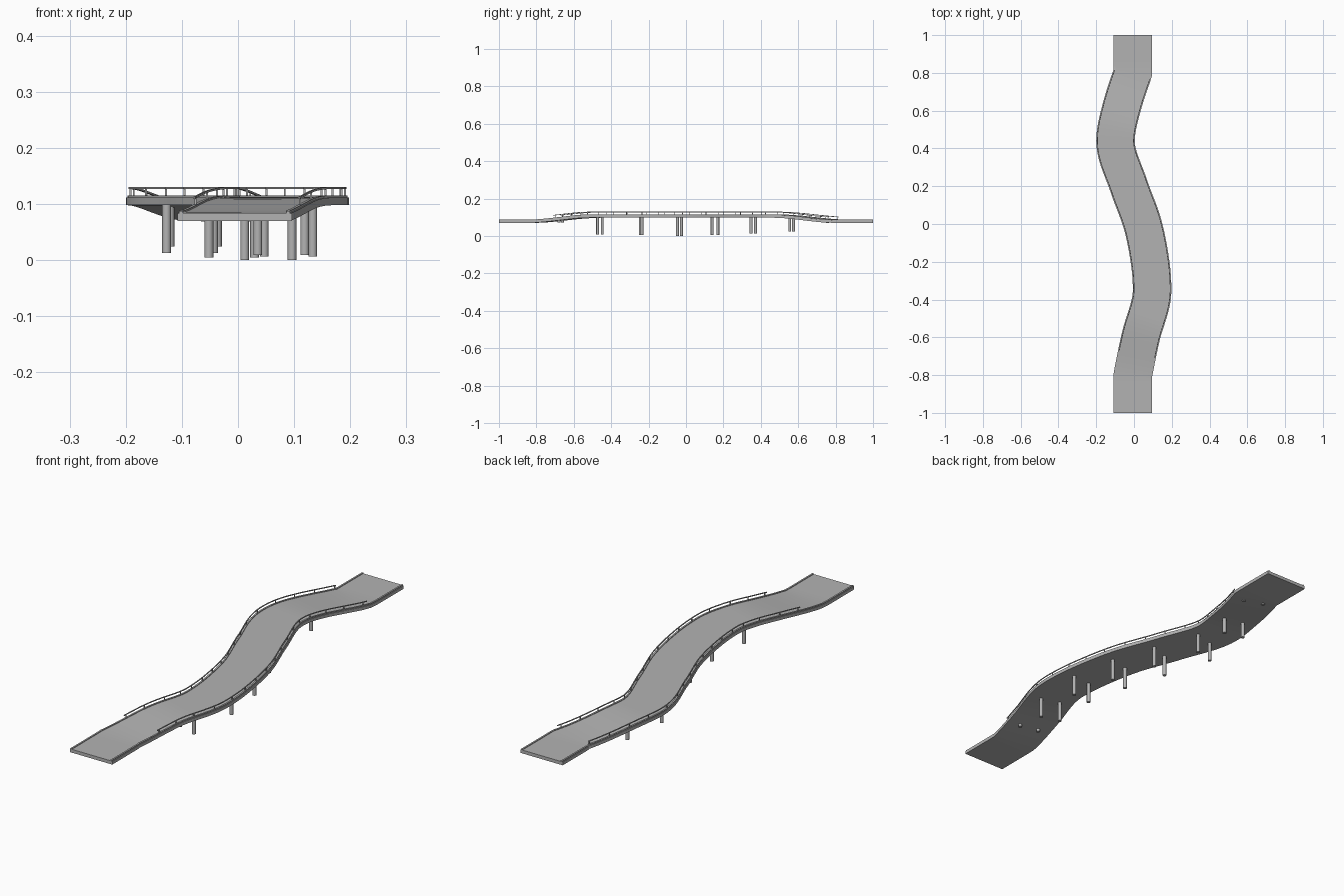
import bpy, bmesh, math
from mathutils import Vector

cube = bpy.data.objects.get("Cube")
if cube:
    bpy.data.objects.remove(cube, do_unlink=True)

concrete = bpy.data.materials.new("concrete grey")
concrete.use_nodes = True
grey = (0.45, 0.45, 0.45, 1)
concrete.diffuse_color = grey
concrete.node_tree.nodes["Principled BSDF"].inputs["Base Color"].default_value = grey

# Centre line of the winding deck: (y, x)
PATH = [(-1, -.006), (-.8, -.006), (-.6, .035), (-.35, .096), (-.2, .085), (0, .045),
        (.2, -.027), (.44, -.098), (.6, -.07), (.8, -.006), (1, -.006)]


def slope(i):
    if i in (0, 1, len(PATH) - 2, len(PATH) - 1):
        return 0.18 * (1 if i == 1 else 2 if i == len(PATH) - 2 else 0)
    (ya, xa), (yb, xb) = PATH[i - 1], PATH[i + 1]
    return 0 if abs(PATH[i][1]) > .09 else (xb - xa) / (yb - ya)


def centre_x(y):
    if abs(y) >= .8:
        return PATH[0][1]
    i = max(k for k in range(len(PATH) - 1) if PATH[k][0] <= y)
    (ya, xa), (yb, xb) = PATH[i], PATH[i + 1]
    h = yb - ya
    t = (y - ya) / h
    return ((2*t**3 - 3*t*t + 1) * xa + (t**3 - 2*t*t + t) * h * slope(i)
            + (3*t*t - 2*t**3) * xb + (t**3 - t*t) * h * slope(i + 1))


def base_z(y):
    # Underside height: low landings, ramps, raised middle
    t = min(max((.84 - abs(y)) / .36, 0), 1)
    return .07 + .028 * t * t * (3 - 2 * t)


def place(y, offset, height):
    e = .02
    d = (centre_x(y + e) - centre_x(y - e)) / (2 * e)
    if abs(y) > .8:
        d = 0
    n = Vector((1, -d, 0)).normalized()
    return Vector((centre_x(y), y, base_z(y) + height)) + n * offset


def finish(name, bm, smooth=True):
    bmesh.ops.recalc_face_normals(bm, faces=bm.faces)
    mesh = bpy.data.meshes.new(name)
    bm.to_mesh(mesh)
    bm.free()
    mesh.materials.append(concrete)
    obj = bpy.data.objects.new(name, mesh)
    bpy.context.collection.objects.link(obj)
    if smooth:
        bpy.ops.object.select_all(action='DESELECT')
        obj.select_set(True)
        bpy.context.view_layer.objects.active = obj
        bpy.ops.object.shade_smooth_by_angle(angle=math.radians(30))
    return obj


def sweep(name, profile, y0, y1, steps):
    # Carry a cross-section along the centre line
    bm = bmesh.new()
    rings = []
    for i in range(steps + 1):
        y = y0 + (y1 - y0) * i / steps
        rings.append([bm.verts.new(place(y, o, h)) for o, h in profile])
    for a, b in zip(rings, rings[1:]):
        for k in range(len(profile)):
            m = (k + 1) % len(profile)
            bm.faces.new((a[k], a[m], b[m], b[k]))
    bm.faces.new(rings[0])
    bm.faces.new(rings[-1][::-1])
    return finish(name, bm)


# Deck slab with a low stepped curb on both edges
edge = [(.102, 0), (.102, .0135), (.099, .0135), (.099, .0175), (.092, .0175), (.092, .0145)]
sweep("road_deck", edge + [(-o, h) for o, h in reversed(edge)], -1, 1, 100)

# Railings: a top bar on evenly spaced posts
RAIL_START, RAIL_END, POSTS = -.69, .79, 17
for side, label in ((1, "left"), (-1, "right")):
    bar = [(side * .0955 + a * .0018, .0305 + b * .0018)
           for a, b in ((-1, -1), (1, -1), (1, 1), (-1, 1))]
    sweep(label + "_handrail", bar, RAIL_START, RAIL_END, 74)
    bm = bmesh.new()
    for i in range(POSTS):
        y = RAIL_START + .01 + (RAIL_END - RAIL_START - .02) * i / (POSTS - 1)
        made = bmesh.ops.create_cube(bm, size=1)["verts"]
        bmesh.ops.scale(bm, vec=(.0035, .0035, .014), verts=made)
        bmesh.ops.translate(bm, vec=place(y, side * .0955, .0235), verts=made)
    finish(label + "_rail_posts", bm, smooth=False)

# Pairs of round piers: (y, foot height)
PIERS = [(-.67, .072), (-.46, .009), (-.24, .007), (-.035, 0), (.155, .005), (.36, .013),
         (.565, .024), (.77, .069)]
for i, (y, foot) in enumerate(PIERS):
    for side, label in ((1, "left"), (-1, "right")):
        top = place(y, side * .0435, .008)
        bm = bmesh.new()
        bmesh.ops.create_cone(bm, cap_ends=True, segments=20, radius1=.0078, radius2=.0078,
                              depth=top.z - foot)
        bmesh.ops.translate(bm, vec=(top.x, top.y, (top.z + foot) / 2), verts=bm.verts)
        finish(f"{label}_pier_{i + 1}", bm)
